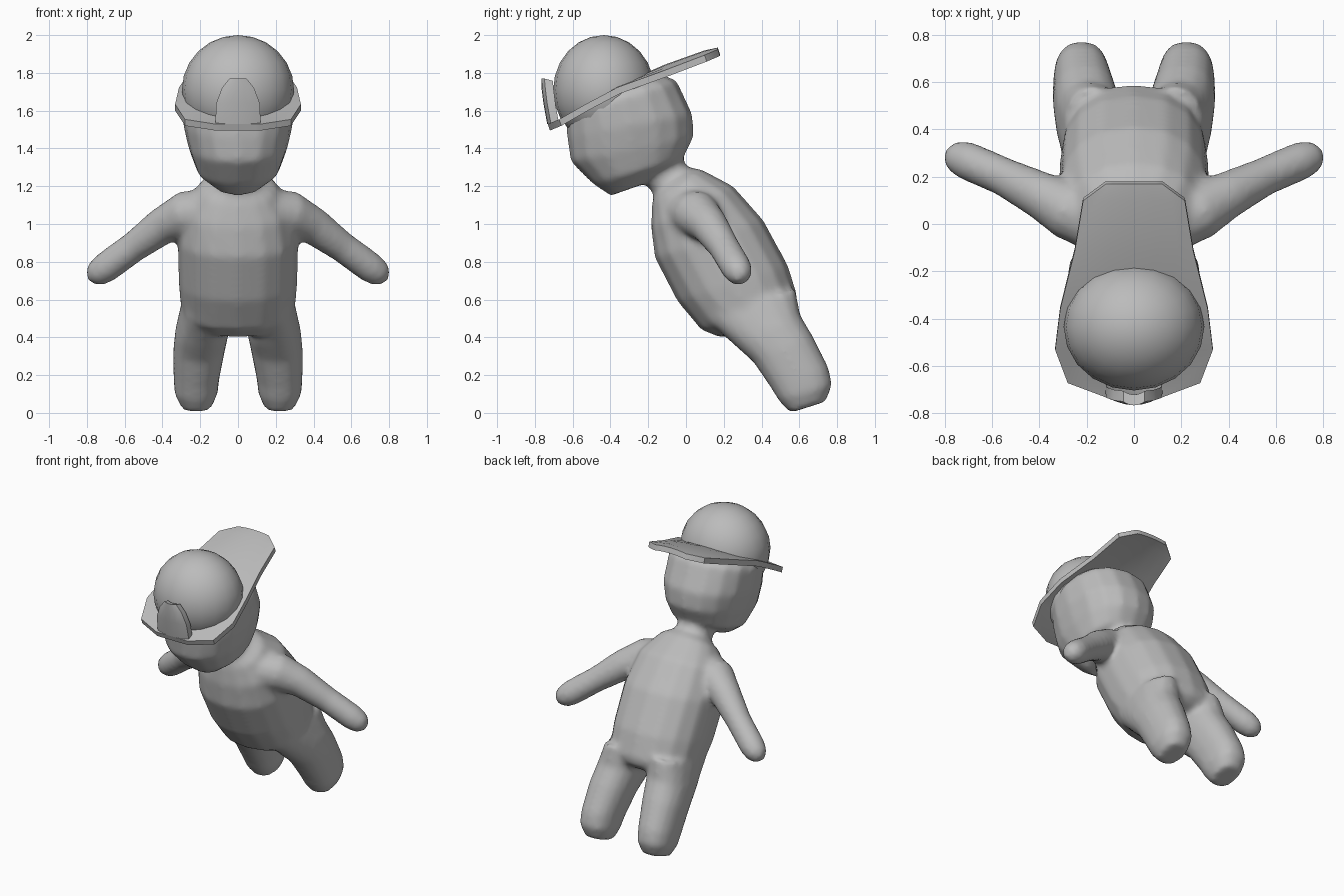
import bpy, bmesh, math
from mathutils import Vector

if "Cube" in bpy.data.objects:
    bpy.data.objects.remove(bpy.data.objects["Cube"])

grey = bpy.data.materials.new("plain grey")
grey.diffuse_color = (0.5, 0.5, 0.5, 1)
grey.use_nodes = True
grey.node_tree.nodes["Principled BSDF"].inputs["Base Color"].default_value = grey.diffuse_color


def finish(bm, name):
    bmesh.ops.recalc_face_normals(bm, faces=bm.faces)
    for f in bm.faces:
        f.smooth = True
    me = bpy.data.meshes.new(name)
    bm.to_mesh(me)
    bm.free()
    me.materials.append(grey)
    ob = bpy.data.objects.new(name, me)
    bpy.context.collection.objects.link(ob)
    return ob


def bridge(bm, rings):
    """Skin a list of vertex rings and cap both ends."""
    n = len(rings[0])
    for a, b in zip(rings, rings[1:]):
        for i in range(n):
            j = (i + 1) % n
            bm.faces.new((a[i], a[j], b[j], b[i]))
    bm.faces.new(rings[0])
    bm.faces.new(rings[-1])


def loft(bm, rows, n=16, p=0.88):
    """Rows: front y, z, back y, z, centre x, half width."""
    rings = []
    for fy, fz, by, bz, cx, w in rows:
        ring = []
        for i in range(n):
            a = 2 * math.pi * i / n
            c, s = math.cos(a), math.sin(a)
            c = math.copysign(abs(c) ** p, c)
            s = math.copysign(abs(s) ** p, s)
            t = (s + 1) / 2
            ring.append(bm.verts.new((cx + w * c, fy + (by - fy) * t, fz + (bz - fz) * t)))
        rings.append(ring)
    bridge(bm, rings)


def tube(bm, pts, side, n=14):
    """Round limb along points of x, y, z, radius."""
    rings = []
    for k, (x, y, z, r) in enumerate(pts):
        a, b = Vector(pts[max(k - 1, 0)][:3]), Vector(pts[min(k + 1, len(pts) - 1)][:3])
        d = (b - a).normalized()
        u = d.cross(Vector((0, 1, 0))).normalized()
        v = d.cross(u)
        ring = []
        for i in range(n):
            t = 2 * math.pi * i / n
            q = Vector((x, y, z)) + r * (u * math.cos(t) + v * math.sin(t))
            ring.append(bm.verts.new((q.x * side, q.y, q.z)))
        rings.append(ring)
    bridge(bm, rings)


def plate(name, rows, bulge, depth):
    """Curved plate; rows: y, z, half width, bulge amount."""
    bm = bmesh.new()
    fr = (-1, -0.75, -0.4, 0, 0.4, 0.75, 1)
    layers = []
    for off in (Vector((0, 0, 0)), Vector(depth)):
        layers.append([[bm.verts.new(Vector((w * f, y, z)) + Vector(bulge) * (h * (1 - f * f)) + off)
                        for f in fr] for y, z, w, h in rows])
    nr, nc = len(rows), len(fr)
    for g in layers:
        for i in range(nr - 1):
            for j in range(nc - 1):
                bm.faces.new((g[i][j], g[i][j + 1], g[i + 1][j + 1], g[i + 1][j]))
    rim = ([(0, j) for j in range(nc)] + [(i, nc - 1) for i in range(1, nr)]
           + [(nr - 1, j) for j in range(nc - 2, -1, -1)] + [(i, 0) for i in range(nr - 2, 0, -1)])
    for (a, b), (c, d) in zip(rim, rim[1:] + rim[:1]):
        bm.faces.new((layers[0][a][b], layers[0][c][d], layers[1][c][d], layers[1][a][b]))
    return finish(bm, name)


# Body: torso, head and limbs fused into one soft skin
bm = bmesh.new()
loft(bm, [  # torso and neck
    (-0.26, 1.26, -0.06, 1.40, 0, 0.11), (-0.17, 1.16, 0.01, 1.30, 0, 0.12),
    (-0.18, 1.10, 0.08, 1.29, 0, 0.20), (-0.185, 0.98, 0.25, 1.20, 0, 0.29),
    (-0.165, 0.82, 0.41, 1.02, 0, 0.32), (-0.045, 0.59, 0.54, 0.78, 0, 0.315),
    (0.08, 0.44, 0.59, 0.62, 0, 0.30), (0.18, 0.40, 0.58, 0.57, 0, 0.27),
    (0.26, 0.41, 0.54, 0.53, 0, 0.20)])
loft(bm, [  # head
    (-0.40, 1.15, -0.20, 1.22, 0, 0.10), (-0.49, 1.21, -0.02, 1.34, 0, 0.215),
    (-0.61, 1.33, 0.04, 1.46, 0, 0.26), (-0.63, 1.46, 0.035, 1.58, 0, 0.29),
    (-0.63, 1.57, -0.05, 1.76, 0, 0.295), (-0.60, 1.64, -0.15, 1.80, 0, 0.25)])
for s in (-1, 1):
    loft(bm, [  # leg
        (0.10, 0.50, 0.58, 0.66, s * 0.17, 0.13), (0.27, 0.345, 0.605, 0.52, s * 0.19, 0.143),
        (0.355, 0.27, 0.67, 0.41, s * 0.205, 0.138), (0.45, 0.13, 0.755, 0.24, s * 0.22, 0.122),
        (0.49, 0.065, 0.775, 0.15, s * 0.222, 0.115), (0.55, 0.0, 0.74, 0.06, s * 0.22, 0.08)])
    tube(bm, [  # arm
        (0.14, 0.0, 1.06, 0.13), (0.28, 0.06, 1.05, 0.125), (0.40, 0.125, 0.99, 0.10),
        (0.55, 0.20, 0.88, 0.082), (0.70, 0.265, 0.77, 0.082), (0.75, 0.285, 0.735, 0.07),
        (0.785, 0.30, 0.71, 0.035)], s)
body = finish(bm, "body")
rm = body.modifiers.new("fuse", 'REMESH')
rm.mode = 'VOXEL'
rm.voxel_size = 0.018
rm.use_smooth_shade = True
sm = body.modifiers.new("soften", 'SMOOTH')
sm.factor = 0.5
sm.iterations = 7

# Cap dome
bm = bmesh.new()
bmesh.ops.create_uvsphere(bm, u_segments=20, v_segments=12, radius=1)
for v in bm.verts:
    v.co = Vector((v.co.x * 0.297, -0.435 + v.co.y * 0.268, 1.71 + v.co.z * 0.29))
finish(bm, "cap_dome")

# Cap brim: rim round the front, long peak at the back
brim = plate("cap_brim", [
    (-0.72, 1.495, 0.12, 0), (-0.66, 1.52, 0.28, 0), (-0.52, 1.60, 0.333, 0),
    (-0.35, 1.69, 0.312, 0.01), (-0.10, 1.78, 0.25, 0.03), (0.11, 1.86, 0.215, 0.025),
    (0.18, 1.89, 0.12, 0.01)], (0, 0, 1), (0, -0.012, 0.034))

# Front plate on the cap
badge = plate("cap_front_plate", [
    (-0.715, 1.53, 0.12, 1), (-0.735, 1.64, 0.115, 1), (-0.745, 1.72, 0.085, 1),
    (-0.75, 1.77, 0.045, 0.8)], (0, -0.02, 0), (0, 0.045, -0.012))

# Keep the plate edges crisp
for ob in (brim, badge):
    bpy.ops.object.select_all(action='DESELECT')
    ob.select_set(True)
    bpy.context.view_layer.objects.active = ob
    bpy.ops.object.shade_smooth_by_angle(angle=math.radians(40))
